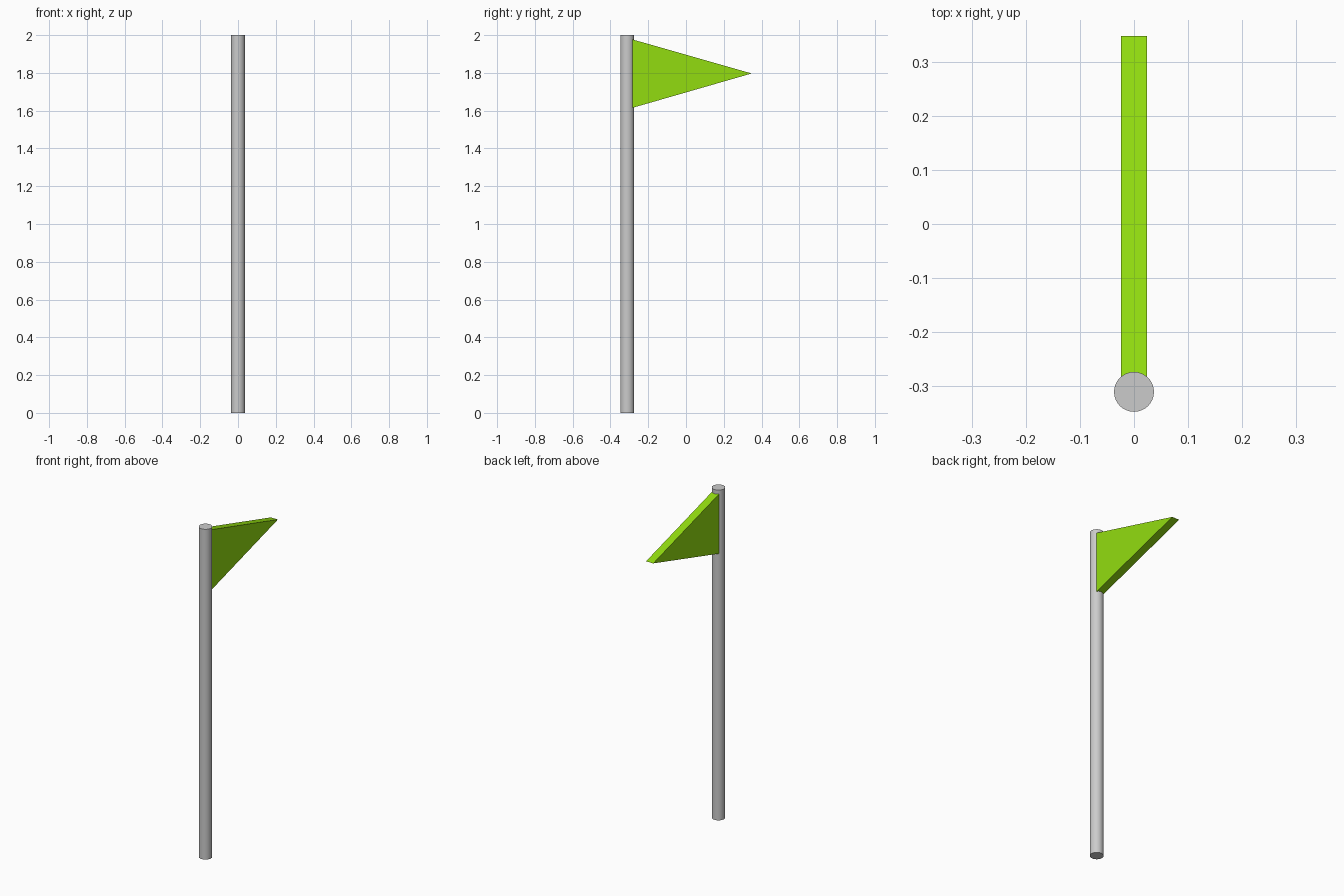
import bpy, bmesh, math

if "Cube" in bpy.data.objects:
    bpy.data.objects.remove(bpy.data.objects["Cube"])

POLE_Y, POLE_R = -0.311, 0.037

# Pole: smooth round post standing on the ground
bpy.ops.mesh.primitive_cylinder_add(vertices=32, radius=POLE_R, depth=2.0,
                                    location=(0, POLE_Y, 1.0))
pole = bpy.context.object
pole.name = "pole"
bpy.ops.object.shade_smooth_by_angle(angle=math.radians(30))

# Pennant: triangular profile in the YZ plane, extruded across x
half = 0.024
profile = [(-0.287, 1.978), (-0.287, 1.614), (0.348, 1.797)]
bm = bmesh.new()
face = bm.faces.new([bm.verts.new((-half, y, z)) for y, z in profile])
ext = bmesh.ops.extrude_face_region(bm, geom=[face])
moved = [g for g in ext["geom"] if isinstance(g, bmesh.types.BMVert)]
bmesh.ops.translate(bm, vec=(2 * half, 0, 0), verts=moved)
bmesh.ops.recalc_face_normals(bm, faces=bm.faces)
mesh = bpy.data.meshes.new("pennant")
bm.to_mesh(mesh)
bm.free()
pennant = bpy.data.objects.new("pennant", mesh)
bpy.context.collection.objects.link(pennant)

# Lime green cloth
green = bpy.data.materials.new("lime_green")
green.diffuse_color = (0.29, 0.72, 0.005, 1)
green.use_nodes = True
green.node_tree.nodes["Principled BSDF"].inputs["Base Color"].default_value = green.diffuse_color
mesh.materials.append(green)
